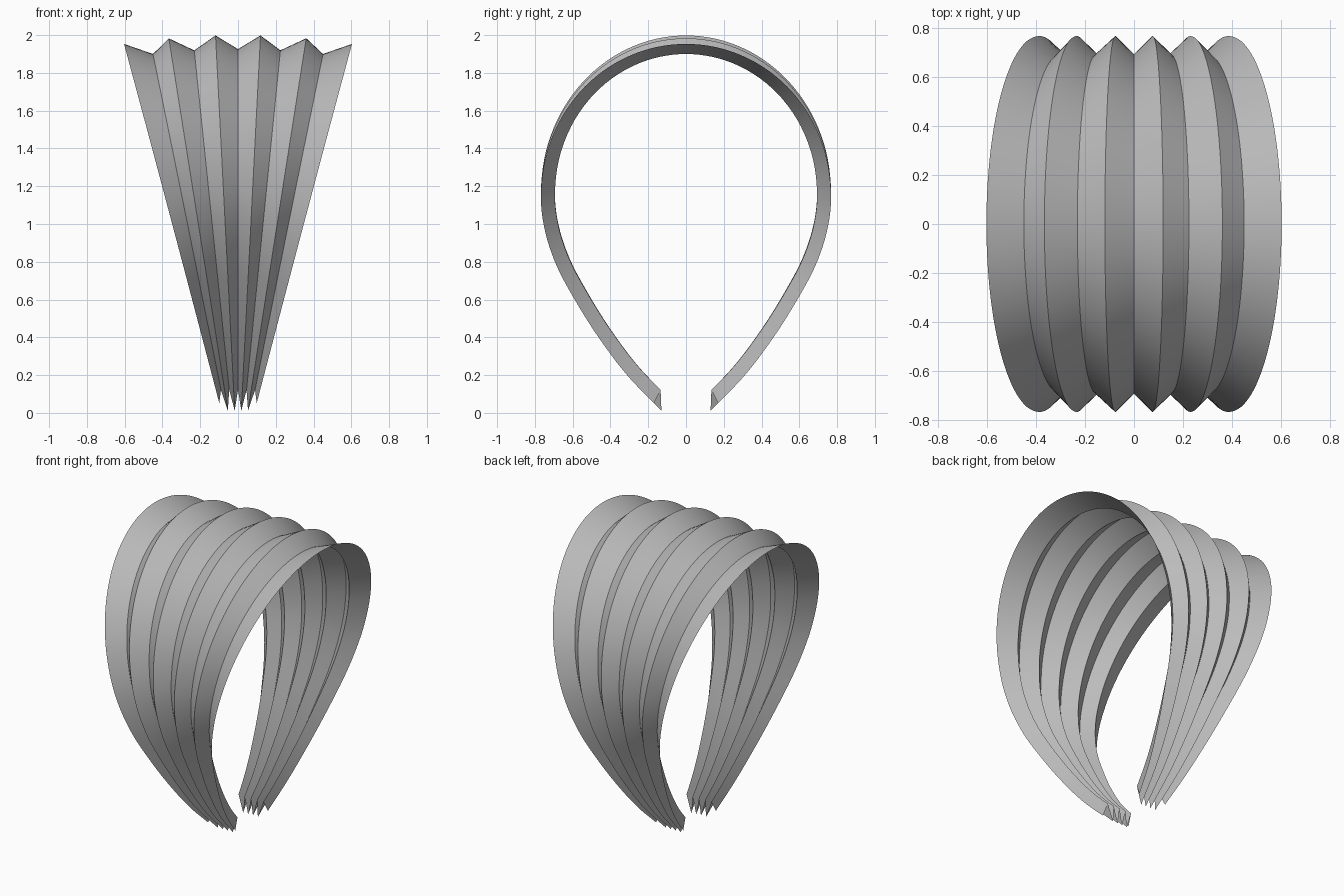
import bpy, math
from mathutils import Vector

if "Cube" in bpy.data.objects:
    bpy.data.objects.remove(bpy.data.objects["Cube"])

# Half of the outer hoop profile (y, z), from the crown down to the tip
half = [(0.768 * math.sin(math.radians(a)), 1.17 + 0.83 * math.cos(math.radians(a)))
        for a in range(0, 91, 15)]
half += [(0.747, 0.98), (0.685, 0.79), (0.585, 0.6), (0.46, 0.4), (0.31, 0.2), (0.13, 0.012)]
ctrl = [Vector((-y, z)) for y, z in reversed(half[1:])] + [Vector(p) for p in half]

# Fold lines across the band at the crown; even ones are ridges, odd ones valleys
folds = [-0.593, -0.457, -0.36, -0.235, -0.117, 0, 0.117, 0.228, 0.355, 0.457, 0.593]
DEPTH = 0.074
STEPS = 120


def hoop(t):
    """Smooth curve through the control points, t from 0 to 1."""
    n = len(ctrl) - 1
    f = min(max(t, 0), 1) * n
    i = min(int(f), n - 1)
    u = f - i
    b, c = ctrl[i], ctrl[i + 1]
    a = ctrl[i - 1] if i > 0 else 2 * b - c
    d = ctrl[i + 2] if i + 2 <= n else 2 * c - b
    return 0.5 * (2 * b + (c - a) * u + (2 * a - 5 * b + 4 * c - d) * u * u
                  + (3 * b - a - 3 * c + d) * u ** 3)


def fold_point(k, s):
    """Point on fold k at fraction s; valleys and side edges stop a little short."""
    trim = 0.013 if k % 2 else (0.009 if k in (0, len(folds) - 1) else 0.0)
    t = trim + s * (1 - 2 * trim)
    p = hoop(t)
    if k % 2:
        tan = (hoop(t + 0.003) - hoop(t - 0.003)).normalized()
        p = p + Vector((tan.y, -tan.x)) * DEPTH
    x = folds[k] * (p.y + 0.33) / 2.29
    return (x, p.x, p.y - 0.128 * x * x)


# Pleated band
cols = len(folds)
verts = [fold_point(k, j / STEPS) for j in range(STEPS + 1) for k in range(cols)]
faces = [(j * cols + k, j * cols + k + 1, (j + 1) * cols + k + 1, (j + 1) * cols + k)
         for j in range(STEPS) for k in range(cols - 1)]
mesh = bpy.data.meshes.new("pleated_headband")
mesh.from_pydata(verts, [], faces)
band = bpy.data.objects.new("pleated_headband", mesh)
bpy.context.collection.objects.link(band)

# Plain grey fabric
grey = bpy.data.materials.new("plain grey")
grey.diffuse_color = (0.5, 0.5, 0.5, 1)
grey.use_nodes = True
grey.node_tree.nodes["Principled BSDF"].inputs["Base Color"].default_value = grey.diffuse_color
mesh.materials.append(grey)

# Smooth along the hoop, crisp at the folds
bpy.context.view_layer.objects.active = band
band.select_set(True)
bpy.ops.object.shade_smooth_by_angle(angle=math.radians(25))
